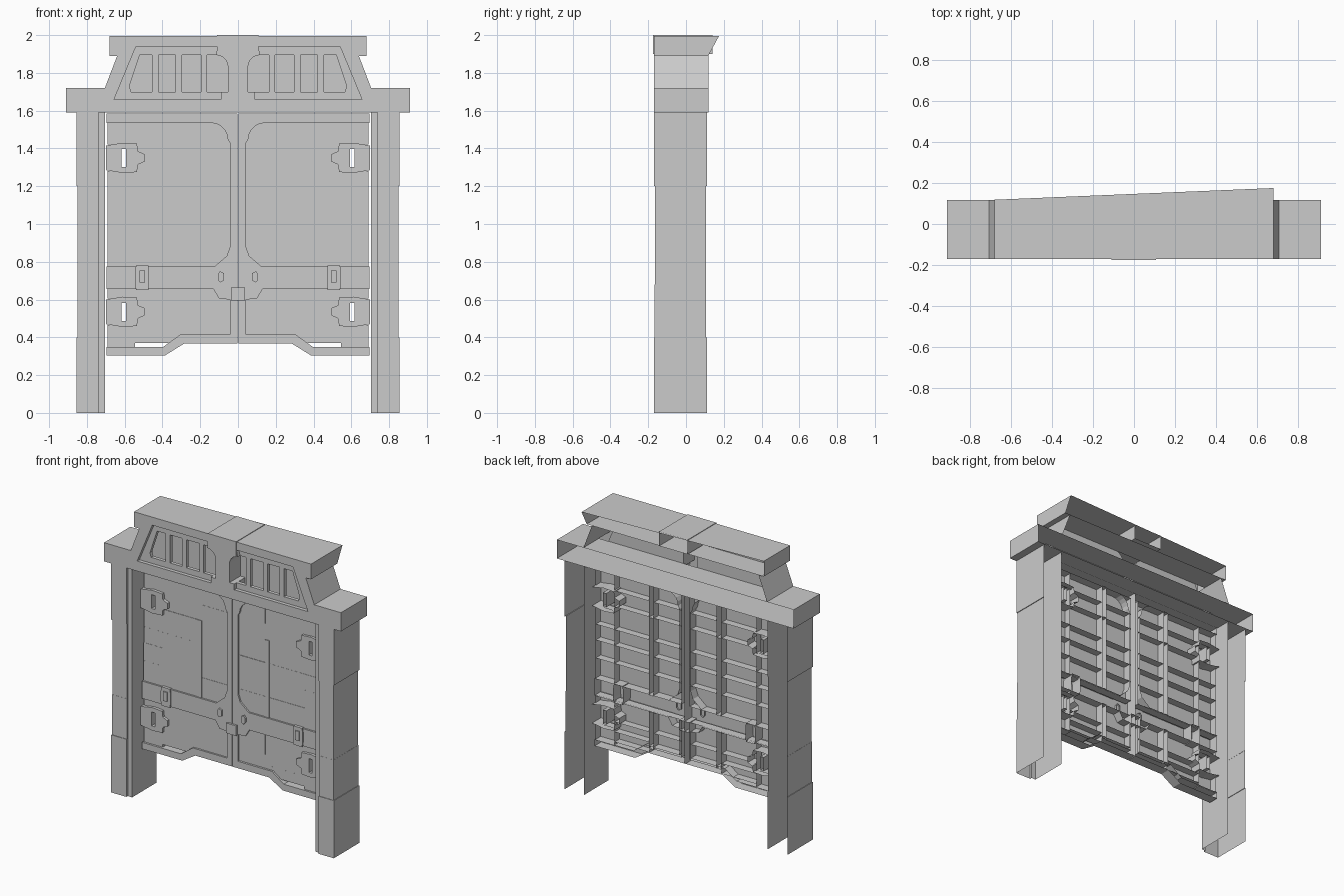
import bpy, bmesh, math, random

if "Cube" in bpy.data.objects:
    bpy.data.objects.remove(bpy.data.objects["Cube"])

random.seed(4)


def finish(bm, name):
    me = bpy.data.meshes.new(name)
    bm.to_mesh(me)
    bm.free()
    ob = bpy.data.objects.new(name, me)
    bpy.context.scene.collection.objects.link(ob)
    return ob


def orient(bm, faces, front):
    """Make one shell consistent, with its front face looking to -y."""
    bmesh.ops.recalc_face_normals(bm, faces=faces)
    front.normal_update()
    if front.normal.y > 0:
        bmesh.ops.reverse_faces(bm, faces=faces)


def add_plate(bm, loops, y, sx=1):
    """Open-backed plate: loops = [(xz points, back y or None), ...]; first is outline, rest holes."""
    edges, rings = [], []
    for pts, back in loops:
        vs = [bm.verts.new((x * sx, y, z)) for x, z in pts]
        edges += [bm.edges.new((vs[i - 1], vs[i])) for i in range(len(vs))]
        rings.append((vs, back))
    res = bmesh.ops.triangle_fill(bm, use_beauty=True, edges=edges, normal=(0, -1, 0))
    faces = [f for f in res["geom"] if isinstance(f, bmesh.types.BMFace)]
    front = faces[0]
    for vs, back in rings:
        if back is None:
            continue
        bs = [bm.verts.new((v.co.x, back, v.co.z)) for v in vs]
        for i in range(len(vs)):
            faces.append(bm.faces.new((vs[i - 1], vs[i], bs[i], bs[i - 1])))
    orient(bm, faces, front)


def plate(name, loops, y, sx=1):
    bm = bmesh.new()
    add_plate(bm, loops, y, sx)
    return finish(bm, name)


def rect(x0, x1, z0, z1):
    return [(x0, z0), (x1, z0), (x1, z1), (x0, z1)]


def arc(cx, cz, r, a0, a1, n=5):
    return [(cx + r * math.cos(math.radians(a0 + (a1 - a0) * i / n)),
             cz + r * math.sin(math.radians(a0 + (a1 - a0) * i / n))) for i in range(n + 1)]


def flip(pts):
    return [(-x, z) for x, z in pts]


def shelf(name, w, z, y0, y1):
    bm = bmesh.new()
    bm.faces.new([bm.verts.new(c) for c in ((-w, y0, z), (w, y0, z), (w, y1, z), (-w, y1, z))])
    return finish(bm, name)


# Header: lintel, crown and top slab as one open-backed shell with two window recesses
half = [(.91, 1.59), (.91, 1.72), (.705, 1.72), (.64, 1.89), (.68, 1.89), (.68, 1.996)]
outline = half + flip(half)[::-1]
recess = ([(.09, 1.66), (.656, 1.66), (.54, 1.94), (.106, 1.94)]
          + arc(.118, 1.83, .065, 90, 180) + [(.053, 1.70), (.09, 1.70)])
REC_Y = -.05
header = plate("header_shell", [(outline, .118), (recess, REC_Y), (flip(recess), REC_Y)], -.17)
for v in header.data.vertices:                      # skewed rear edge of the roof
    if v.co.y > .1 and v.co.z > 1.95:
        v.co.y = .175 if v.co.x > 0 else .118
shelf("lintel_top_shelf", .705, 1.72, REC_Y, .118)
shelf("slab_underside", .64, 1.89, REC_Y, .118)
plate("roof_centre_block", [(rect(-.11, .108, 1.90, 2.0), .14)], -.175)

# Window sashes with slots, and the closed rear of each recess
sash = [(.09, 1.66), (.656, 1.66), (.54, 1.94), (.106, 1.94), (.106, 1.895),
        (.164, 1.895), (.164, 1.70), (.09, 1.70)]
slots = [rect(.196, .296, 1.70, 1.895), rect(.33, .42, 1.70, 1.895),
         [(.455, 1.70), (.566, 1.70), (.575, 1.73), (.52, 1.895), (.455, 1.895)]]

# Door leaf outline: top rail, curved corner, lock swelling, middle band, bottom rail
leaf = ([(.695, .305), (.385, .305), (.285, .367), (.003, .367), (.003, 1.585), (.695, 1.585),
         (.695, 1.535), (.14, 1.535)] + arc(.14, 1.45, .085, 90, 180)[1:]
        + [(.042, 1.43), (.042, .88), (.06, .83), (.125, .775), (.695, .775), (.695, .655),
           (.13, .655), (.10, .605), (.042, .60), (.042, .415), (.305, .415), (.395, .35), (.695, .35)])
hinge = [(.70, -.065), (.61, -.08), (.535, -.075), (.53, -.035), (.495, -.02),
         (.495, .02), (.53, .035), (.535, .075), (.61, .08), (.70, .065)]
handle = [(.075, .70), (.095, .69), (.107, .705), (.107, .735), (.095, .75), (.075, .74)]

# Panel grid: (x0, x1, z breaks) columns; the outer column leaves room for hinges
columns = [(.03, .243, [.40, .51, .66]), (.277, .545, [.37, .44, .51, .66]),
           (.03, .243, [.77, .915, 1.04, 1.15, 1.31, 1.42, 1.54]),
           (.277, .545, [.77, .915, 1.04, 1.15, 1.31, 1.42, 1.54]),
           (.545, .69, [.345, .465]), (.545, .69, [.605, .66]),
           (.545, .69, [.77, .915, 1.04, 1.15, 1.28]), (.545, .69, [1.42, 1.54])]

# Post cross-section (x, y), open at the rear
post = [(.855, .11), (.855, -.17), (.738, -.17), (.738, -.155), (.705, -.155), (.705, .11)]
bands = [(0, .40, 0), (.40, .68, .004), (.68, 1.20, .005), (1.20, 1.59, 0)]

for sx, side in ((-1, "left"), (1, "right")):
    plate(side + "_window_sash", [(sash, -.12)] + [(s, -.12) for s in slots], -.145, sx)
    plate(side + "_window_back", [(recess, None)], REC_Y, sx)
    plate(side + "_door_frame", [(leaf, .01)], -.062, sx)

    # Door panels with rear ribs
    bm = bmesh.new()
    for x0, x1, zs in columns:
        for z0, z1 in zip(zs, zs[1:]):
            add_plate(bm, [(rect(x0, x1, z0, z1), .005)], -.049 + random.uniform(-.002, .002), sx)
    finish(bm, side + "_door_panels")
    bm = bmesh.new()
    for z0, z1 in ((.40, .66), (.77, 1.31), (1.31, 1.54)):
        add_plate(bm, [(rect(.243, .277, z0, z1), .012)], -.053 if z1 == 1.31 else -.048, sx)
    finish(bm, side + "_door_batten")

    # Hinge plates with through slots
    for zc, tag in ((1.35, "upper"), (.535, "lower")):
        plate(f"{side}_{tag}_hinge", [([(x, z + zc) for x, z in hinge], .03),
                                      (rect(.592, .618, zc - .048, zc + .048), .03)], -.068, sx)

    # Clip on the middle band and pull handle by the lock
    plate(side + "_band_clip", [([(.475, .65), (.54, .65), (.545, .68), (.545, .75), (.54, .78),
                                  (.475, .78), (.47, .75), (.47, .68)], .02)], -.07, sx)
    plate(side + "_clip_bar", [(rect(.492, .522, .69, .755), -.06)], -.078, sx)
    plate(side + "_pull_handle", [(handle, -.05)], -.075, sx)

    # Gate post in slightly stepped bands
    bm = bmesh.new()
    rings = []
    for z0, z1, d in bands:
        for z in (z0, z1):
            rings.append([bm.verts.new((sx * (x - d if x > .8 else x),
                                        y + (d if y < -.16 else -d if y > 0 else 0), z))
                          for x, y in post])
    faces = [bm.faces.new((a[i], a[i + 1], b[i + 1], b[i]))
             for a, b in zip(rings, rings[1:]) for i in range(len(post) - 1)]
    orient(bm, faces, faces[1])
    finish(bm, side + "_post")

# Lock box over the centre seam
plate("lock_box", [(rect(-.038, .038, .595, .665), .02)], -.076)
